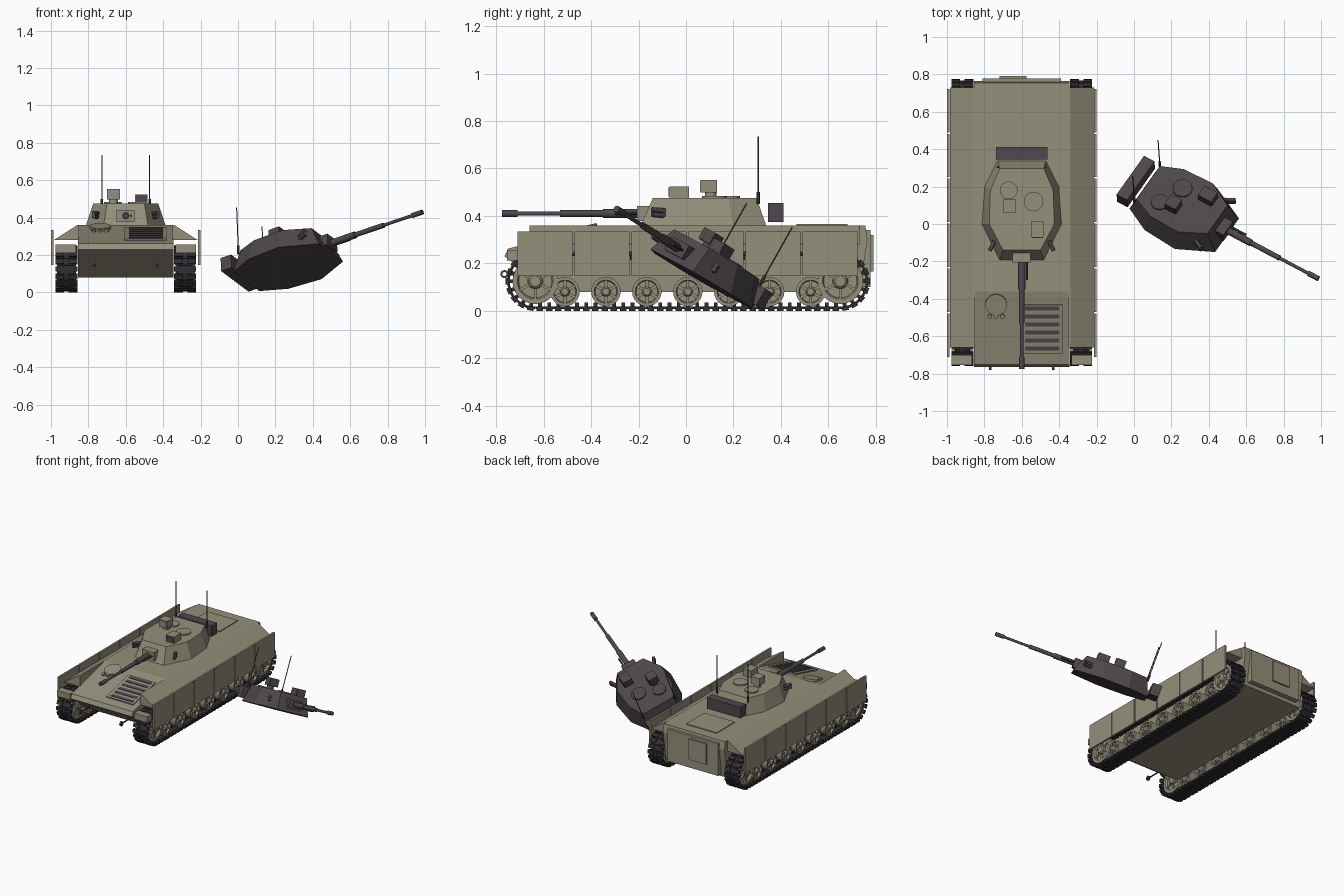
import bpy, bmesh
from math import pi, cos, sin, atan2
from mathutils import Matrix, Vector

cube = bpy.data.objects.get("Cube")
if cube:
    bpy.data.objects.remove(cube, do_unlink=True)


def material(name, rgb):
    m = bpy.data.materials.new(name)
    m.use_nodes = True
    m.diffuse_color = (*rgb, 1)
    m.node_tree.nodes["Principled BSDF"].inputs["Base Color"].default_value = (*rgb, 1)
    return m


OLIVE = material("olive paint", (0.30, 0.28, 0.20))
STEEL = material("track steel", (0.03, 0.028, 0.033))
GUN = material("gunmetal", (0.075, 0.066, 0.078))
BURNT = material("burnt metal", (0.075, 0.063, 0.068))
GLASS = material("sight glass", (0.27, 0.28, 0.28))

HULL = Matrix.Translation((-0.6, 0, 0))
round_parts = []


def make(name, bm, mat, frame=HULL, smooth=False):
    bmesh.ops.recalc_face_normals(bm, faces=bm.faces)
    me = bpy.data.meshes.new(name)
    bm.to_mesh(me)
    bm.free()
    me.materials.append(mat)
    ob = bpy.data.objects.new(name, me)
    ob.matrix_world = frame
    bpy.context.collection.objects.link(ob)
    if smooth:
        round_parts.append(ob)
    return ob


def add_box(bm, lo, hi, m=Matrix()):
    lo, hi = Vector(lo), Vector(hi)
    size = [abs(v) for v in hi - lo]
    bmesh.ops.create_cube(bm, size=1, matrix=m @ Matrix.Translation((lo + hi) / 2) @ Matrix.Diagonal((*size, 1)))


def box(name, lo, hi, mat, frame=HULL):
    bm = bmesh.new()
    add_box(bm, lo, hi)
    return make(name, bm, mat, frame)


def cyl(name, p0, p1, r0, mat, frame=HULL, r1=None, n=20):
    p0, p1 = Vector(p0), Vector(p1)
    d = p1 - p0
    m = Matrix.Translation((p0 + p1) / 2) @ d.to_track_quat('Z', 'Y').to_matrix().to_4x4()
    bm = bmesh.new()
    bmesh.ops.create_cone(bm, cap_ends=True, segments=n, radius1=r0,
                          radius2=r0 if r1 is None else r1, depth=d.length, matrix=m)
    return make(name, bm, mat, frame, True)


def prism(name, lower, upper, mat, frame=HULL):
    """Solid between two matching rings of points."""
    bm = bmesh.new()
    a = [bm.verts.new(p) for p in lower]
    b = [bm.verts.new(p) for p in upper]
    bm.faces.new(a)
    bm.faces.new(b)
    for i in range(len(a)):
        j = (i + 1) % len(a)
        bm.faces.new((a[i], a[j], b[j], b[i]))
    return make(name, bm, mat, frame)


def add_lathe(bm, profile, n=24):
    """Spin (x, radius) points around the x axis."""
    vs = [bm.verts.new((x, 0, r)) for x, r in profile]
    es = [bm.edges.new(p) for p in zip(vs, vs[1:])]
    bmesh.ops.spin(bm, geom=vs + es, axis=(1, 0, 0), cent=(0, 0, 0), angle=2 * pi, steps=n)
    bmesh.ops.remove_doubles(bm, verts=bm.verts, dist=0.0002)


# Hull body and sloped sponsons
side = [(-0.765, 0.23), (-0.75, 0.262), (-0.36, 0.36), (0.755, 0.36), (0.765, 0.30), (0.73, 0.08), (-0.56, 0.08)]
prism("hull_body", [(-0.255, y, z) for y, z in side], [(0.255, y, z) for y, z in side], OLIVE)
for s, tag in ((-1, "right"), (1, "left")):
    wedge = [(0.25, 0.28), (0.25, 0.36), (0.26, 0.36), (0.385, 0.28)]
    prism(f"sponson_{tag}", [(s * x, -0.66, z) for x, z in wedge], [(s * x, 0.73, z) for x, z in wedge], OLIVE)
    # Side skirt panels
    for i in range(6):
        y = -0.71 + 0.24 * i
        box(f"skirt_{tag}_{i + 1}", (s * 0.386, y, 0.147), (s * 0.4, y + 0.232, 0.334), OLIVE)
    # Front fender and tow ring
    box(f"front_fender_{tag}", (s * 0.265, -0.755, 0.212), (s * 0.375, -0.70, 0.257), OLIVE)
    bm = bmesh.new()
    add_lathe(bm, [(-0.006, 0.009), (0.006, 0.009), (0.006, 0.017), (-0.006, 0.017), (-0.006, 0.009)], 14)
    make(f"tow_ring_{tag}", bm, GUN, HULL @ Matrix.Translation((s * 0.168, -0.765, 0.155)), True)
    cyl(f"tow_bar_{tag}", (s * 0.168, -0.752, 0.155), (s * 0.168, -0.66, 0.155), 0.005, GUN, n=8)

# Rear ramp, door and deck panel
box("rear_ramp", (-0.21, 0.74, 0.10), (0.21, 0.778, 0.34), OLIVE)
box("rear_door", (-0.12, 0.77, 0.165), (0.025, 0.79, 0.32), OLIVE)
box("rear_deck_panel", (-0.13, 0.465, 0.355), (0.122, 0.68, 0.366), OLIVE)

# Glacis fittings, laid out on the sloped plate
slope = atan2(0.098, 0.39)
GLACIS = HULL @ Matrix.Translation((0, -0.56, 0.31)) @ Matrix.Rotation(slope, 4, 'X')
box("grille_frame", (-0.007, -0.134, -0.01), (0.217, 0.134, 0.008), OLIVE, GLACIS)
for i in range(6):
    y = -0.118 + 0.044 * i
    box(f"grille_slot_{i + 1}", (0.018, y, 0.004), (0.198, y + 0.022, 0.011), GUN, GLACIS)
cyl("driver_hatch", (-0.137, 0.134, -0.01), (-0.137, 0.134, 0.014), 0.058, OLIVE, GLACIS, n=28)
for i in (-1, 0, 1):
    x = -0.137 + 0.034 * i
    cyl(f"driver_periscope_{i + 2}", (x, 0.069, -0.01), (x, 0.069, 0.012), 0.012, OLIVE, GLACIS, n=12)

# Tracks: links laid along a stadium loop
R, CZ, YF, YB = 0.112, 0.125, -0.635, 0.65
RUN = YB - YF


def loop(s):
    if s < RUN:
        return YB - s, CZ + R, pi / 2
    s -= RUN
    if s < pi * R:
        a = pi / 2 + s / R
        return YF + R * cos(a), CZ + R * sin(a), a
    s -= pi * R
    if s < RUN:
        return YF + s, CZ - R, 1.5 * pi
    a = 1.5 * pi + (s - RUN) / R
    return YB + R * cos(a), CZ + R * sin(a), a


def track(name, x):
    bm = bmesh.new()
    count = 84
    pitch = (2 * RUN + 2 * pi * R) / count
    h = pitch / 2
    for i in range(count):
        y, z, a = loop((i + 0.5) * pitch)
        m = Matrix.Translation((x, y, z)) @ Matrix.Rotation(a - pi / 2, 4, 'X')
        add_box(bm, (-0.04, -h, -0.006), (0.04, h, 0.005), m)
        for s in (-1, 1):
            add_box(bm, (s * 0.012, -h * 0.7, -0.005), (s * 0.059, h * 0.7, 0.013), m)
        add_box(bm, (-0.006, -0.008, -0.022), (0.006, 0.008, -0.005), m)
    make(name, bm, STEEL)


# Wheels: dished rim, hub and spokes
half = [(0.052, 0), (0.052, 0.014), (0.046, 0.019), (0.030, 0.021), (0.030, 0.045), (0.044, 0.049), (0.044, 0.062)]


def wheel(name, x, y, z, scale=1.0):
    bm = bmesh.new()
    pts = [(a, r * scale) for a, r in half]
    add_lathe(bm, pts + [(-a, r) for a, r in reversed(pts)])
    for i in range(6):
        m = Matrix.Rotation(i * pi / 3, 4, 'X')
        add_box(bm, (-0.041, -0.006, 0.015 * scale), (0.041, 0.006, 0.05 * scale), m)
    make(name, bm, OLIVE, HULL @ Matrix.Translation((x, y, z)), True)


for s, tag in ((-1, "right"), (1, "left")):
    x = s * 0.317
    track(f"track_{tag}", x)
    for i in range(7):
        wheel(f"road_wheel_{tag}_{i + 1}", x, -0.51 + 0.1725 * i, 0.081)
    wheel(f"front_wheel_{tag}", x, YF, CZ, 1.55)
    wheel(f"rear_wheel_{tag}", x, YB, CZ, 1.55)


# Turret, built once upright and once thrown off
def ring(half_pts, z):
    right = [(x, y, z) for x, y in half_pts]
    return right + [(-x, y, z) for x, y in reversed(half_pts)]


def turret(tag, f, paint, metal, glass):
    prism(f"{tag}_body", ring([(0.13, 0.34), (0.2, 0.2), (0.215, 0.0), (0.12, -0.195)], 0.352),
          ring([(0.118, 0.298), (0.168, 0.18), (0.174, 0.0), (0.1, -0.14)], 0.475), paint, f)
    box(f"{tag}_mantlet", (-0.05, -0.207, 0.378), (0.047, -0.13, 0.442), paint, f)
    # Gun
    for part, y0, y1, r in (("sleeve", -0.20, -0.35, 0.019), ("barrel_rear", -0.34, -0.53, 0.014),
                            ("barrel_front", -0.52, -0.72, 0.009), ("muzzle", -0.71, -0.775, 0.014)):
        cyl(f"{tag}_gun_{part}", (0, y0, 0.41), (0, y1, 0.41), r, metal, f, n=16)
    cyl(f"{tag}_coaxial_gun", (0.028, -0.19, 0.41), (0.028, -0.30, 0.41), 0.006, metal, f, n=10)
    # Rear stowage box
    box(f"{tag}_stowage_box", (-0.139, 0.345, 0.375), (0.137, 0.411, 0.455), metal, f)
    # Roof hatches and sights
    cyl(f"{tag}_hatch_right", (-0.07, 0.18, 0.47), (-0.07, 0.18, 0.484), 0.047, paint, f, n=28)
    cyl(f"{tag}_hatch_left", (0.063, 0.12, 0.47), (0.063, 0.12, 0.484), 0.052, paint, f, n=28)
    cyl(f"{tag}_sight_post", (-0.066, 0.105, 0.47), (-0.066, 0.105, 0.505), 0.024, paint, f)
    box(f"{tag}_commander_sight", (-0.1, 0.062, 0.498), (-0.032, 0.13, 0.552), paint, f)
    box(f"{tag}_commander_lens", (-0.096, 0.058, 0.503), (-0.036, 0.064, 0.548), glass, f)
    box(f"{tag}_gunner_sight", (0.05, -0.07, 0.47), (0.117, 0.013, 0.525), paint, f)
    box(f"{tag}_gunner_lens", (0.054, -0.074, 0.482), (0.113, -0.068, 0.52), metal, f)
    for s, sd in ((-1, "right"), (1, "left")):
        # Smoke launchers and whip aerials
        for i in range(2):
            z = 0.402 + 0.02 * i
            cyl(f"{tag}_smoke_tube_{sd}_{i + 1}", (s * 0.145, -0.09, z), (s * 0.172, -0.143, z + 0.004),
                0.011, metal, f, n=12)
        cyl(f"{tag}_aerial_base_{sd}", (s * 0.128, 0.305, 0.45), (s * 0.128, 0.305, 0.50), 0.007, metal, f, n=10)
        cyl(f"{tag}_aerial_{sd}", (s * 0.128, 0.305, 0.49), (s * 0.128, 0.305, 0.735), 0.003, metal, f, n=6)


turret("turret", HULL, OLIVE, GUN, GLASS)

ay = Vector((-0.846, 0.449, -0.287)).normalized()
az = Vector((0, 0.47, 0.883))
az = (az - ay * az.dot(ay)).normalized()
ax = ay.cross(az)
thrown = Matrix((ax, ay, az)).transposed().to_4x4()
thrown.translation = (0.345, -0.145, -0.150)
turret("thrown_turret", thrown, BURNT, BURNT, BURNT)

# Smooth shading on round parts, keeping sharp edges
bpy.ops.object.select_all(action='DESELECT')
for ob in round_parts:
    ob.select_set(True)
bpy.context.view_layer.objects.active = round_parts[0]
bpy.ops.object.shade_smooth_by_angle(angle=pi / 6)
